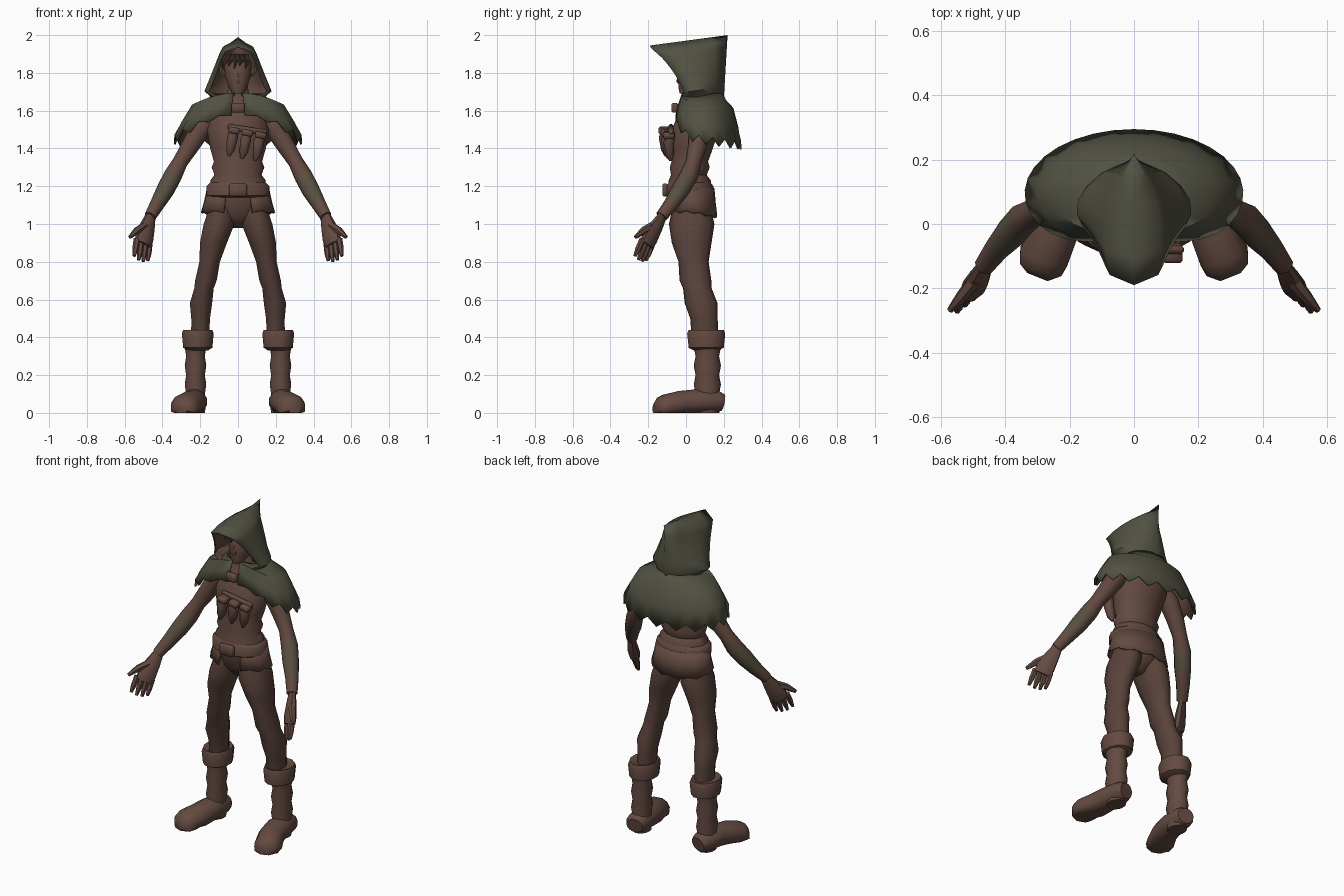
import bpy, bmesh, math
from mathutils import Vector, Matrix

if "Cube" in bpy.data.objects:
    bpy.data.objects.remove(bpy.data.objects["Cube"], do_unlink=True)


def material(name, red, green, blue):
    mat = bpy.data.materials.new(name)
    mat.use_nodes = True
    colour = (red, green, blue, 1)
    mat.diffuse_color = colour
    for node in mat.node_tree.nodes:
        if node.type == 'BSDF_PRINCIPLED':
            node.inputs["Base Color"].default_value = colour
    return mat


BROWN = material("leather brown", .125, .068, .052)
TROUSER = material("trouser brown", .1, .055, .043)
GREEN = material("moss green", .083, .082, .055)
OLIVE = material("olive brown", .1, .078, .053)
DARK = material("dark hair brown", .045, .024, .019)
ACROSS = Vector((1, 0, 0))
PALM = Vector((.75, -.6, .25))


def finish(name, bm, materials, mirror=False, thickness=0):
    mesh = bpy.data.meshes.new(name)
    bm.to_mesh(mesh)
    bm.free()
    part = bpy.data.objects.new(name, mesh)
    bpy.context.collection.objects.link(part)
    for mat in materials:
        mesh.materials.append(mat)
    bpy.ops.object.select_all(action='DESELECT')
    part.select_set(True)
    bpy.context.view_layer.objects.active = part
    bpy.ops.object.shade_smooth_by_angle(angle=math.radians(50))
    if mirror:
        part.modifiers.new("mirror", 'MIRROR')
    if thickness:
        solid = part.modifiers.new("thickness", 'SOLIDIFY')
        solid.thickness = thickness
        solid.offset = -1
        solid.material_offset = len(materials) - 1
    return part


def tube(name, stations, materials, sides=10, depth=1, wide=None, mirror=False):
    """Loft of ellipses (x, y, z, radius); level rings unless a width axis is given."""
    bm = bmesh.new()
    points = [Vector(station[:3]) for station in stations]
    last = len(points) - 1
    rings = []
    for i, point in enumerate(points):
        side, front = ACROSS, Vector((0, 1, 0))
        if wide:
            along = (points[min(i + 1, last)] - points[max(i - 1, 0)]).normalized()
            side = (wide - along * wide.dot(along)).normalized()
            front = along.cross(side)
        ring = []
        for k in range(sides):
            angle = math.tau * (k + .5) / sides
            offset = side * math.cos(angle) + front * math.sin(angle) * depth
            corner = point + offset * stations[i][3]
            corner.z = max(corner.z, 0)
            ring.append(bm.verts.new(corner))
        rings.append(ring)
    for lower, upper in zip(rings, rings[1:]):
        for k in range(sides):
            n = (k + 1) % sides
            bm.faces.new((lower[k], lower[n], upper[n], upper[k]))
    bm.faces.new(rings[0])
    bm.faces.new(rings[-1])
    bmesh.ops.recalc_face_normals(bm, faces=bm.faces)
    return finish(name, bm, materials, mirror)


def sheet(name, rows, columns, surface, materials):
    """Half a cloth, rows from top to hem, columns from front to back, mirrored."""
    bm = bmesh.new()
    grid = [[bm.verts.new(surface(i / rows, j / columns, j)) for j in range(columns + 1)]
            for i in range(rows + 1)]
    for upper, lower in zip(grid, grid[1:]):
        for j in range(columns):
            bm.faces.new((upper[j], lower[j], lower[j + 1], upper[j + 1]))
    return finish(name, bm, materials, mirror=True, thickness=.01)


def drape(name, levels, columns, start, centre, squeeze, hem, materials):
    """Cloth hung round the body from levels of (z, half width), open at the front."""
    rows = len(levels) - 1

    def surface(down, around, column):
        z, width = levels[round(down * rows)]
        angle = start + (math.pi - start) * around
        ahead = max(0, math.cos(angle))
        reach = (.04 + .47 * width) * (1 - squeeze * ahead ** 4)
        return (width * math.sin(angle), centre - reach * math.cos(angle),
                z + hem(down, angle, column))

    return sheet(name, rows, columns, surface, materials)


def box(name, centre, size, tilt=0):
    bm = bmesh.new()
    bmesh.ops.create_cube(bm, size=1)
    bmesh.ops.scale(bm, vec=size, verts=bm.verts)
    bmesh.ops.bevel(bm, geom=bm.edges[:], offset=.008, segments=1, affect='EDGES')
    turn = Matrix.Translation(centre) @ Matrix.Rotation(tilt, 4, 'Y')
    bmesh.ops.transform(bm, matrix=turn, verts=bm.verts)
    return finish(name, bm, [BROWN])


# Torso with shirt creases and neck
tube("torso", [(0, .03, .98, .05), (0, .03, 1.05, .13), (0, .02, 1.15, .145),
               (0, .02, 1.23, .15), (0, .015, 1.26, .127), (0, .02, 1.3, .142),
               (0, .02, 1.33, .13), (0, .03, 1.4, .15), (0, .05, 1.5, .168),
               (0, .07, 1.58, .15), (0, .07, 1.64, .1), (0, .05, 1.68, .06),
               (0, .05, 1.75, .05)], [BROWN], sides=16, depth=.76)

# Belt, buckle and split skirt of the tunic
belt = [(1.14, .15), (1.15, .17), (1.2, .17), (1.22, .15)]
tube("belt", [(0, .02, z, radius) for z, radius in belt], [BROWN], sides=16, depth=.75)
box("belt_buckle", (0, -.11, 1.18), (.095, .03, .068))


def skirt_hem(down, angle, column):
    return down * (.012 * (column % 2) + .03 * min(0, math.cos(angle)))


drape("tunic_skirt", [(1.19, .165), (1.12, .18), (1.06, .197)], 9, .4, .033, 0,
      skirt_hem, [BROWN])

# Legs and boots
tube("trouser_leg", [(.08, .03, 1.1, .07), (.1, .03, 1, .086), (.13, .03, .9, .075),
                     (.15, .04, .8, .057), (.17, .05, .7, .06), (.18, .06, .66, .054),
                     (.196, .08, .58, .062), (.198, .095, .5, .052), (.2, .1, .4, .05)],
     [TROUSER], depth=1.4, mirror=True)
tube("boot_cuff", [(.213, .107, .33, .055), (.213, .107, .345, .08), (.213, .107, .42, .087),
                   (.213, .107, .44, .08), (.213, .107, .43, .055)],
     [BROWN], sides=12, depth=1.2, mirror=True)
tube("boot_shaft", [(.225, .113, .05 * i, .06 if i % 2 else .052) for i in range(8)],
     [BROWN], depth=1.2, mirror=True)
tube("boot_foot", [(.22, .195, .055, .05), (.225, .17, .06, .064), (.235, .05, .06, .074),
                   (.25, -.03, .05, .076), (.28, -.1, .03, .08), (.29, -.14, .02, .07),
                   (.3, -.165, .02, .035)],
     [BROWN], sides=12, depth=.9, wide=ACROSS, mirror=True)

# Arms with faded green forearm wraps
arm = tube("arm", [(.15, .07, 1.55, .05), (.2, .07, 1.5, .057), (.255, .06, 1.41, .05),
                   (.305, .04, 1.33, .042), (.345, .015, 1.255, .05),
                   (.385, -.03, 1.18, .049), (.425, -.075, 1.11, .04),
                   (.465, -.13, 1.04, .032)], [BROWN, OLIVE], wide=PALM, mirror=True)
for face in arm.data.polygons:
    face.material_index = int(1.13 < face.center.z < 1.26)

# Hands
tube("palm", [(.46, -.12, 1.05, .029), (.478, -.155, .99, .045), (.495, -.19, .93, .056),
              (.505, -.21, .89, .05)], [BROWN], sides=8, depth=.6, wide=PALM, mirror=True)
for i, finger in enumerate(("little", "ring", "middle", "index")):
    spread = i - 1.5
    base = Vector((.502, -.203, .91)) + PALM * spread * .03
    tip = Vector((.514, -.242, .8)) + PALM * spread * .032
    tip.z += .012 * abs(spread)
    tube(finger + "_finger", [(*base, .017), (*base.lerp(tip, .6), .016), (*tip, .009)],
         [BROWN], sides=6, wide=PALM, mirror=True)
tube("thumb", [(.493, -.175, .99, .023), (.535, -.225, .965, .02), (.572, -.268, .93, .01)],
     [BROWN], sides=6, wide=PALM, mirror=True)

# Head, nose, ears and hair tufts
tube("head", [(0, 0, 1.69, .03), (0, .015, 1.725, .05), (0, .04, 1.78, .07),
              (0, .05, 1.85, .075), (0, .06, 1.9, .05)], [BROWN], sides=12, depth=1.15)
tube("nose", [(0, -.03, 1.8, .008), (0, -.037, 1.755, .015), (0, -.03, 1.74, .01)],
     [BROWN], sides=6)
tube("ear", [(.065, .04, 1.78, .016), (.085, .035, 1.81, .015), (.095, .04, 1.845, .003)],
     [BROWN], sides=6, mirror=True)
for i in range(5):
    x = .03 * (i - 2.3)
    back = abs(x) * .4
    tube("hair_tuft", [(x * .7, .02, 1.9, .023), (x, back - .035, 1.865, .017),
                       (x - .012, back - .045, 1.82 + .015 * (i % 2), .002)], [DARK], sides=5)


# Pointed hood with a brown lining, drawn together at the throat
def hood_surface(down, around, column):
    tuck = max(0, down - .8)
    width = min(.85 * down, .075 + .13 * down) - .25 * tuck
    rim = Vector((0, .33 * down * (1 - .4 * down) - .19 - .25 * tuck, 1.945 - .31 * down))
    back = Vector((0, .22 - .02 * down, 2 - .34 * down))
    point = rim.lerp(back, around)
    point.x = width * abs(math.sin(math.pi * (.32 + .68 * around))) ** .7
    point.x *= 1 - 3.7 * tuck * (1 - around) ** 3
    return point if around < 1 else back


sheet("hood", 10, 5, hood_surface, [GREEN, BROWN])


# Ragged shoulder mantle, short at the front
def ragged_hem(down, angle, column):
    ahead = math.cos(angle)
    lift = .13 * ahead ** 2 if ahead > 0 else .03 * ahead
    tooth = .02 if column % 2 else -.025
    return down * lift + (tooth * min(1, angle) if down == 1 else 0)


drape("shoulder_mantle", [(1.69, .125), (1.66, .17), (1.63, .245), (1.54, .3), (1.45, .34)],
      16, .1, .095, .25, ragged_hem, [GREEN, BROWN])
box("mantle_clasp", (0, -.06, 1.615), (.07, .035, .052))

# Chest strap with three hanging pouches
box("chest_strap", (.05, -.08, 1.5), (.21, .025, .03), tilt=.15)
for i in range(3):
    x = .07 * i - .02
    y = .012 * i - .105
    top = 1.505 - .012 * i
    tube("pouch", [(x, y, top, .026), (x - .01, y - .01, top - .05, .031),
                   (x - .02, y - .005, top - .11, .024), (x - .03, y, top - .145, .009)],
         [BROWN], sides=8, wide=ACROSS)
    box("pouch_flap", (x, y - .01, top - .01), (.06, .06, .034), tilt=.2)
